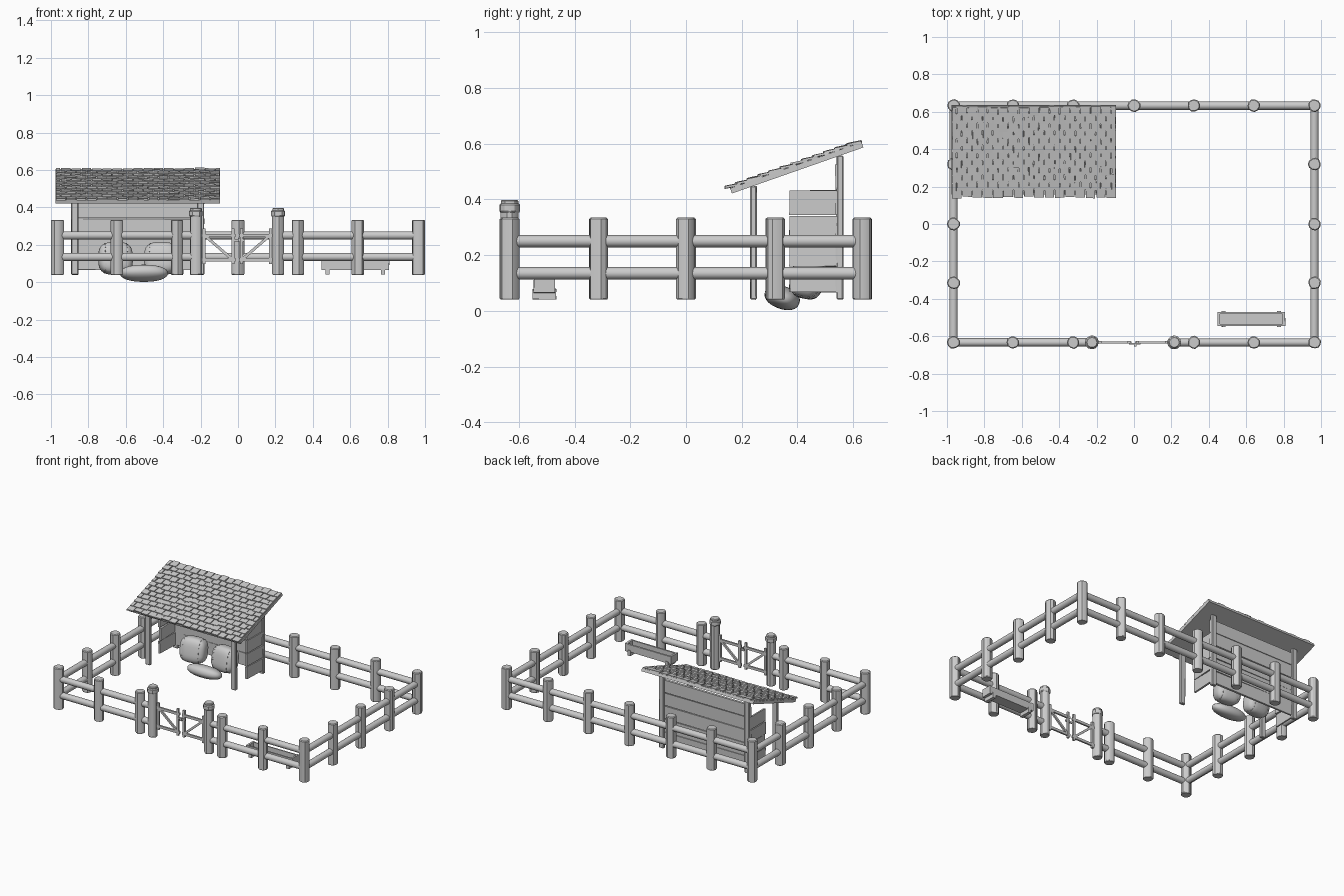
import bpy, bmesh, math, random
from mathutils import Matrix, Vector

if "Cube" in bpy.data.objects:
    bpy.data.objects.remove(bpy.data.objects["Cube"])

random.seed(4)
BASE = 0.04


def finish(name, bm, angle=30):
    bmesh.ops.recalc_face_normals(bm, faces=bm.faces[:])
    me = bpy.data.meshes.new(name)
    bm.to_mesh(me)
    bm.free()
    ob = bpy.data.objects.new(name, me)
    bpy.context.collection.objects.link(ob)
    bpy.ops.object.select_all(action='DESELECT')
    ob.select_set(True)
    bpy.context.view_layer.objects.active = ob
    bpy.ops.object.shade_smooth_by_angle(angle=math.radians(angle))
    return ob


def add_box(bm, c, size, rot=Matrix(), jitter=0.0):
    m = Matrix.Translation(c) @ rot.to_4x4() @ Matrix.Diagonal((*size, 1))
    vs = bmesh.ops.create_cube(bm, size=1, matrix=m)['verts']
    for v in vs:
        v.co += Vector([random.uniform(-jitter, jitter) for _ in range(3)])


def add_log(bm, p, q, r, sides=12, rough=0.0):
    p, q = Vector(p), Vector(q)
    d = q - p
    rot = d.to_track_quat('Z', 'Y').to_matrix().to_4x4()
    # chamfered ends, faceted irregular outline
    outline = [1 + random.uniform(-rough, rough) for _ in range(sides)]
    L, ch = d.length, r * 0.15
    rings = []
    for z, k in ((0, 0.9), (ch, 1), (L - ch, 1), (L, 0.85)):
        rings.append([bm.verts.new(p + rot @ Vector((
            r * k * outline[i] * math.cos(math.tau * i / sides),
            r * k * outline[i] * math.sin(math.tau * i / sides), z))) for i in range(sides)])
    for a, b in zip(rings, rings[1:]):
        for i in range(sides):
            j = (i + 1) % sides
            bm.faces.new((a[i], a[j], b[j], b[i]))
    bm.faces.new(rings[0][::-1])
    bm.faces.new(rings[-1])


# fence posts
X, Y = 0.965, 0.633
cols = [-X, -0.648, -0.325, 0, 0.32, 0.64, X]
spots = [(x, Y) for x in cols] + [(x, -Y) for x in cols if x != 0]
spots += [(s * X, y) for s in (-1, 1) for y in (-0.315, 0, 0.32)]
for x, y in spots:
    bm = bmesh.new()
    add_log(bm, (x, y, BASE), (x, y, 0.334), 0.034, 11, 0.06)
    finish("fence_post", bm)

# gate posts with wider caps
for x in (-0.225, 0.215):
    bm = bmesh.new()
    add_log(bm, (x, -Y, BASE), (x, -Y, 0.36), 0.032, 11, 0.05)
    add_log(bm, (x, -Y, 0.352), (x, -Y, 0.385), 0.037, 12, 0.04)
    add_log(bm, (x, -Y, 0.38), (x, -Y, 0.398), 0.031, 12, 0.03)
    finish("gate_post", bm)

# fence rails
bm = bmesh.new()
for z in (0.25, 0.135):
    for a, b in (((-X, Y), (X, Y)), ((-X, -Y), (-X, Y)), ((X, -Y), (X, Y)),
                 ((-X, -Y), (-0.225, -Y)), ((0.215, -Y), (X, -Y))):
        add_log(bm, (*a, z), (*b, z), 0.022, 16, 0.02)
finish("fence_rails", bm)

# gate leaves: stiles, rails and a diagonal brace, mirrored
for side in (-1, 1):
    bm = bmesh.new()
    gx = lambda u: -0.004 + side * u
    for u in (0.178, 0.024):
        add_box(bm, (gx(u), -Y, 0.192), (0.016, 0.014, 0.19))
    for z in (0.25, 0.12):
        add_box(bm, (gx(0.1), -Y, z), (0.18, 0.012, 0.018))
    a, b = Vector((gx(0.172), -Y, 0.248)), Vector((gx(0.026), -Y, 0.122))
    rot = Matrix.Rotation(-math.atan2(b.z - a.z, b.x - a.x), 3, 'Y')
    add_box(bm, (a + b) / 2, ((b - a).length, 0.012, 0.015), rot)
    finish("gate_leaf", bm)
bm = bmesh.new()
add_box(bm, (0.004, -Y - 0.008, 0.225), (0.06, 0.008, 0.012))
add_box(bm, (0.006, -Y - 0.014, 0.225), (0.014, 0.014, 0.022))
finish("gate_latch", bm)

# shed posts
LX, RX = -0.872, -0.2
for x in (LX, RX):
    for y, top in ((0.242, 0.448), (0.553, 0.557)):
        bm = bmesh.new()
        add_box(bm, (x, y, (BASE + top) / 2), (0.038, 0.024, top - BASE), jitter=0.001)
        bmesh.ops.bevel(bm, geom=bm.edges[:], offset=0.004, segments=1, affect='EDGES')
        finish("shed_post", bm)

# shed wall boards
bm = bmesh.new()
for i in range(5):
    z = 0.11 + 0.0925 * i
    add_box(bm, ((LX + RX) / 2, 0.545, z), (0.71, 0.016, 0.088), jitter=0.0025)
finish("shed_back_boards", bm)
for x in (LX - 0.006, RX + 0.006):
    bm = bmesh.new()
    for i in range(4):
        rot = Matrix.Rotation(random.uniform(-0.05, 0.05), 3, 'Z')
        add_box(bm, (x, 0.458, 0.11 + 0.0925 * i), (0.014, 0.172, 0.087), rot, 0.002)
    finish("shed_side_boards", bm)

# roof panel and overlapping shingles
slope = math.atan(0.35)
R = Matrix.Rotation(slope, 3, 'X')
origin = Vector((-0.535, 0.165, 0.42))
length, width = 0.50, 0.88
bm = bmesh.new()
add_box(bm, origin + R @ Vector((0, length / 2, 0.011)), (width, length, 0.02), R)
finish("roof_panel", bm)

bm = bmesh.new()
rows, n = 12, 16
step, w = length / rows, width / n
tilt = R @ Matrix.Rotation(-0.13, 3, 'X')
for r in range(rows):
    off = 0.5 * w * (r % 2)
    for i in range(n + r % 2):
        lo = max(i * w - off, 0) - width / 2
        hi = min((i + 1) * w - off, width) - width / 2
        ln = min(step * 1.35, length + 0.01 - r * step)
        front = r * step - 0.008 - random.uniform(0, 0.01)
        c = origin + R @ Vector(((lo + hi) / 2, front + ln / 2, 0.026 + random.uniform(-0.001, 0.001)))
        add_box(bm, c, (hi - lo - random.uniform(0.002, 0.008), ln, 0.009), tilt, 0.0008)
finish("roof_shingles", bm)


# feed sacks: rounded pillow bodies with stitched side seams
def sack(name, center, half, rot, power, seams):
    shape = lambda v: Vector([h * math.copysign(abs(c) ** power, c) for h, c in zip(half, v)])
    place = Matrix.Translation(center) @ rot.to_4x4()
    bm = bmesh.new()
    bmesh.ops.create_uvsphere(bm, u_segments=32, v_segments=18, radius=1)
    for v in bm.verts:
        v.co = place @ shape(v.co)
    for u in seams:
        k = math.sqrt(1 - u * u)
        pts = [place @ shape((u, k * math.cos(t * math.tau / 36), k * math.sin(t * math.tau / 36)))
               for t in range(36)]
        for i in range(0, 36, 2):
            a, b = pts[i], pts[(i + 1) % 36]
            add_box(bm, (a + b) / 2, (0.004, 0.004, (b - a).length),
                    (b - a).to_track_quat('Z', 'Y').to_matrix())
    finish(name, bm, 60)


for x, yaw in ((-0.655, 0.12), (-0.41, -0.1)):
    sack("standing_sack", (x, 0.44, 0.128), (0.092, 0.058, 0.086),
         Matrix.Rotation(yaw, 3, 'Z') @ Matrix.Rotation(-0.2, 3, 'X'), 0.65, (-0.5, 0.5))
sack("lying_sack", (-0.503, 0.345, 0.048), (0.128, 0.065, 0.041),
     Matrix.Rotation(-0.35, 3, 'X'), 0.9, ())

# feed trough: floor, long sides, end boards and feet
bm = bmesh.new()
tx, ty = 0.627, -0.508
add_box(bm, (tx, ty, 0.078), (0.34, 0.066, 0.022))
for s in (-1, 1):
    add_box(bm, (tx, ty + s * 0.032, 0.093), (0.345, 0.011, 0.052), jitter=0.001)
    add_box(bm, (tx + s * 0.174, ty, 0.093), (0.014, 0.076, 0.056), jitter=0.001)
    add_box(bm, (tx + s * 0.148, ty, 0.06), (0.022, 0.084, 0.038), jitter=0.001)
finish("feed_trough", bm)
